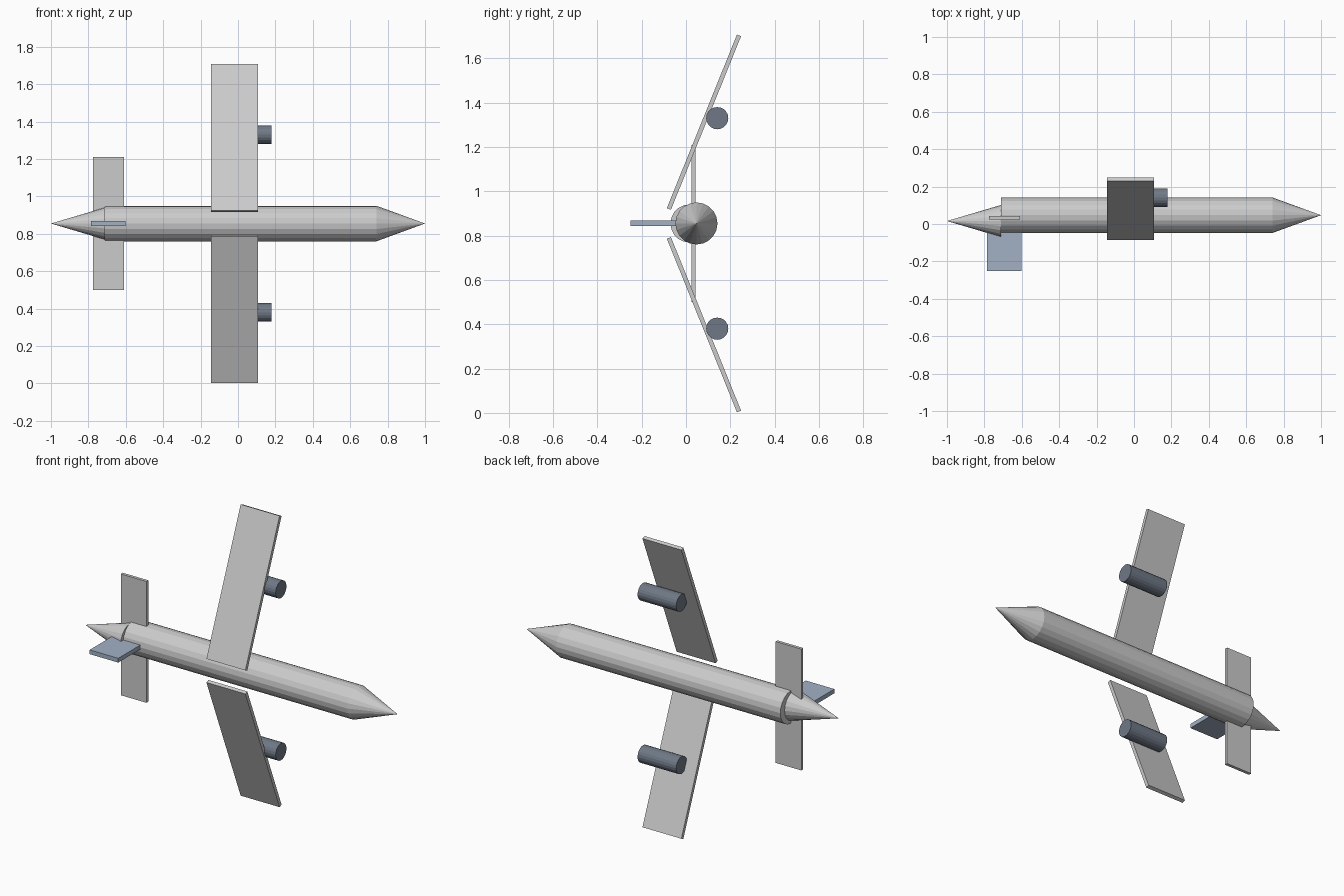
import bpy
import math

if "Cube" in bpy.data.objects:
    bpy.data.objects.remove(bpy.data.objects["Cube"])

CZ = 0.855      # height of the body axis, also the mirror plane
SIDES = 20


def material(name, rgb):
    m = bpy.data.materials.new(name)
    m.diffuse_color = (*rgb, 1)
    m.use_nodes = True
    m.node_tree.nodes["Principled BSDF"].inputs["Base Color"].default_value = m.diffuse_color
    return m


dark = material("dark_grey", (0.16, 0.19, 0.24))
blue = material("pale_blue", (0.36, 0.44, 0.56))


def finish(name, mat):
    ob = bpy.context.object
    ob.name = name
    if mat:
        ob.data.materials.append(mat)
    return ob


def tube(name, x0, x1, y, z, r0, r1, mat=None):
    """Flat-sided cylinder or cone along x, radius r0 at x0 and r1 at x1."""
    bpy.ops.mesh.primitive_cone_add(
        vertices=SIDES, radius1=r0, radius2=r1, depth=x1 - x0,
        location=((x0 + x1) / 2, y, z), rotation=(0, math.pi / 2, 0))
    return finish(name, mat)


def box(name, loc, size, tilt=0, mat=None):
    bpy.ops.mesh.primitive_cube_add(size=1, location=loc, rotation=(tilt, 0, 0))
    bpy.context.object.scale = size
    return finish(name, mat)


# Body, nose and the slightly offset tail cone
tube("fuselage", -0.71, 0.74, 0.047, CZ, 0.095, 0.095)
tube("nose_cone", 0.74, 1.0, 0.047, CZ, 0.095, 0)
tube("tail_cone", -1.0, -0.71, 0.016, CZ, 0, 0.086)

# Wings and engines, mirrored about the body axis
for side, s in (("left", 1), ("right", -1)):
    box(side + "_wing", (-0.018, 0.081, CZ + s * 0.457),
        (0.252, 0.02, 0.845), tilt=-s * math.radians(22))
    tube(side + "_engine", -0.07, 0.18, 0.141, CZ + s * 0.475, 0.05, 0.05, dark)

# Tail surfaces
box("tailplane", (-0.693, 0.033, CZ), (0.166, 0.018, 0.71))
box("tail_fin", (-0.693, -0.125, CZ), (0.185, 0.25, 0.025), mat=blue)
